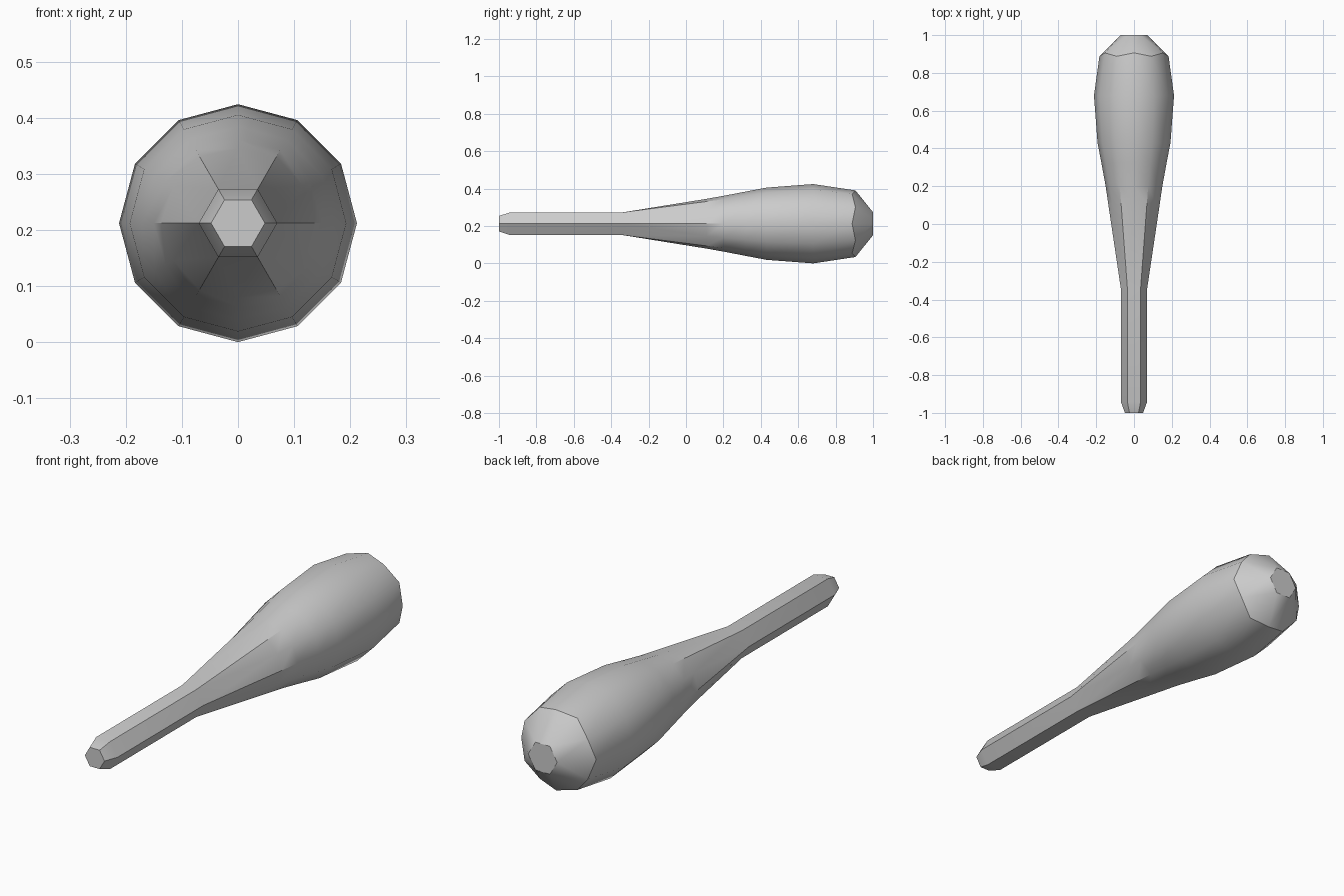
import bpy, bmesh
from math import sin, cos, radians

cube = bpy.data.objects.get("Cube")
if cube:
    bpy.data.objects.remove(cube, do_unlink=True)

CENTRE_Z = 0.212

# Each ring: y and radius of the hexagon corners, then of the corners between
# them (None where the section is a plain hexagon).
RINGS = [
    ((-1.0, 0.048), None),       # chamfered butt
    ((-0.94, 0.07), None),
    ((-0.34, 0.07), None),       # top of the grip
    ((0.11, 0.137), (0.11, 0.133)),
    ((0.2, 0.15), (0.2, 0.149)),
    ((0.32, 0.172), (0.32, 0.172)),
    ((0.43, 0.193), (0.43, 0.193)),
    ((0.68, 0.212), (0.68, 0.212)),
    ((0.888, 0.183), (0.906, 0.178)),
    ((1.0, 0.071), None),        # flat tip
]


def make_ring(bm, corners, between):
    """Six corner vertices and six (or no) vertices between them."""
    def circle(spec, start):
        y, r = spec
        return [bm.verts.new((r * cos(radians(start + 60 * i)), y,
                              CENTRE_Z + r * sin(radians(start + 60 * i))))
                for i in range(6)]
    return circle(corners, 0), circle(between, 30) if between else None


def bridge(bm, a, b):
    """Join two rings, fanning triangles where a hexagon meets twelve sides."""
    (ca, ma), (cb, mb) = a, b
    for i in range(6):
        j = (i + 1) % 6
        if ma and mb:
            bm.faces.new((ca[i], cb[i], mb[i], ma[i]))
            bm.faces.new((ma[i], mb[i], cb[j], ca[j]))
        elif ma or mb:
            (few, many, mid) = (ca, cb, mb) if mb else (cb, ca, ma)
            bm.faces.new((few[i], many[i], mid[i]))
            bm.faces.new((few[i], mid[i], few[j]))
            bm.faces.new((few[j], mid[i], many[j]))
        else:
            bm.faces.new((ca[i], cb[i], cb[j], ca[j]))


# Club body: grip, swelling head and cap in one skin
bm = bmesh.new()
rings = [make_ring(bm, *spec) for spec in RINGS]
for a, b in zip(rings, rings[1:]):
    bridge(bm, a, b)
bm.faces.new(rings[0][0])
bm.faces.new(rings[-1][0])
bmesh.ops.recalc_face_normals(bm, faces=bm.faces)

mesh = bpy.data.meshes.new("club")
bm.to_mesh(mesh)
bm.free()
club = bpy.data.objects.new("club", mesh)
bpy.context.collection.objects.link(club)

# Plain grey finish
grey = bpy.data.materials.new("plain_grey")
grey.use_nodes = True
colour = (0.6, 0.6, 0.6, 1.0)
grey.diffuse_color = colour
grey.node_tree.nodes["Principled BSDF"].inputs["Base Color"].default_value = colour
mesh.materials.append(grey)

# Smooth head, crisp grip edges and cap rim
bpy.ops.object.select_all(action='DESELECT')
club.select_set(True)
bpy.context.view_layer.objects.active = club
bpy.ops.object.shade_smooth_by_angle(angle=radians(31))
